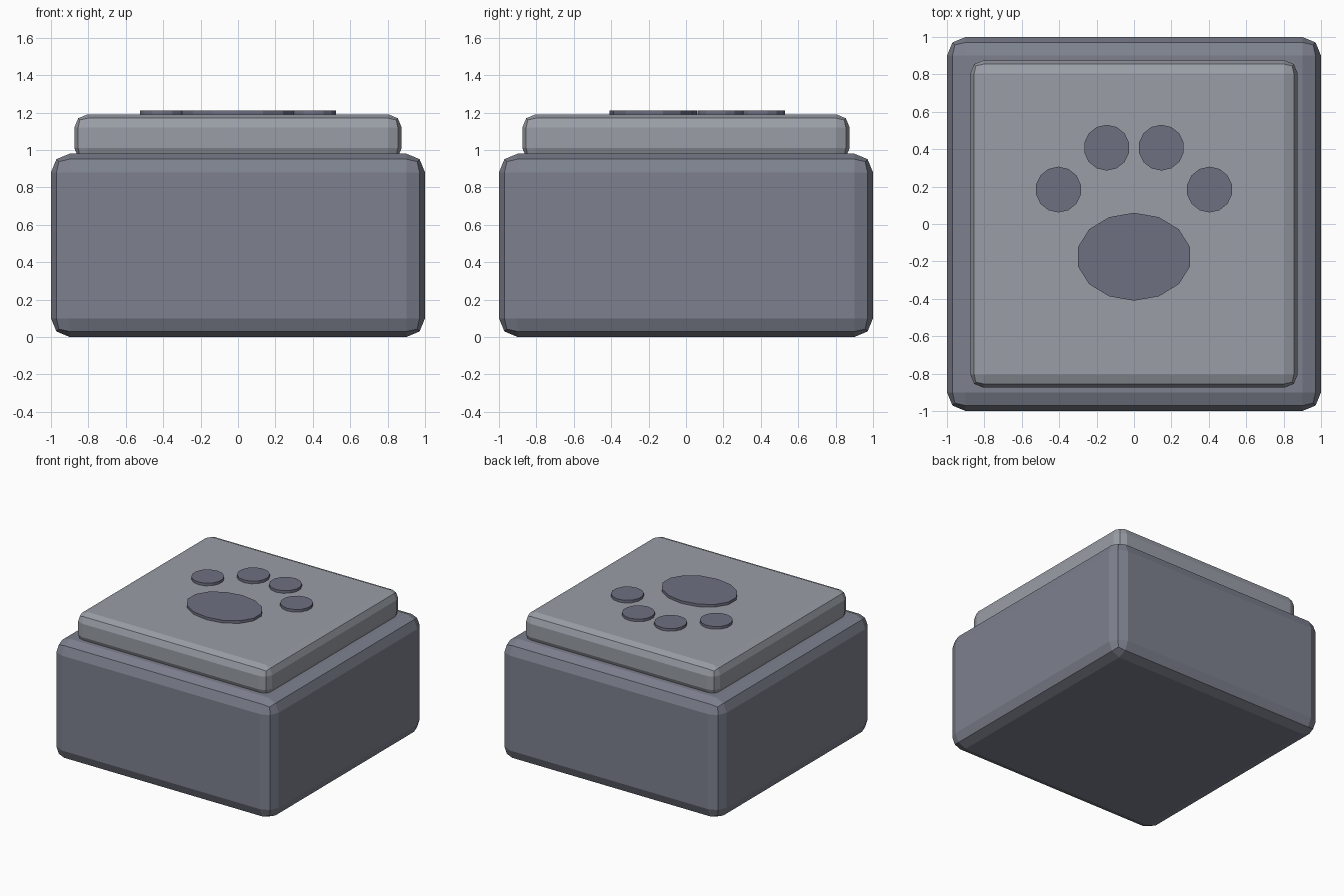
import bpy

if "Cube" in bpy.data.objects:
    bpy.data.objects.remove(bpy.data.objects["Cube"])


def material(name, rgb):
    m = bpy.data.materials.new(name)
    m.diffuse_color = (*rgb, 1)
    m.use_nodes = True
    m.node_tree.nodes["Principled BSDF"].inputs["Base Color"].default_value = m.diffuse_color
    return m


body_mat = material("dark_grey", (0.205, 0.22, 0.27))
cap_mat = material("light_grey", (0.32, 0.34, 0.38))
pad_mat = material("pad_grey", (0.155, 0.163, 0.22))


def rounded_block(name, width, z0, z1, bevel, mat):
    bpy.ops.mesh.primitive_cube_add(size=1, location=(0, 0, (z0 + z1) / 2))
    ob = bpy.context.object
    ob.name = name
    ob.scale = (width, width, z1 - z0)
    bpy.ops.object.transform_apply(location=False, rotation=False, scale=True)
    mod = ob.modifiers.new("Bevel", 'BEVEL')
    mod.width = bevel
    mod.segments = 2
    ob.data.materials.append(mat)


def pad(name, x, y, rx, ry):
    bpy.ops.mesh.primitive_cylinder_add(vertices=14, radius=1, depth=0.05,
                                        location=(x, y, 1.187))
    ob = bpy.context.object
    ob.name = name
    ob.scale = (rx, ry, 1)
    bpy.ops.object.transform_apply(location=False, rotation=False, scale=True)
    ob.data.materials.append(mat := pad_mat)


# Button base and raised cap
rounded_block("base", 2.0, 0.0, 0.98, 0.1, body_mat)
rounded_block("cap", 1.75, 0.94, 1.19, 0.07, cap_mat)

# Paw print: large pad plus mirrored toes
pad("main_pad", 0, -0.175, 0.307, 0.235)
for side, label in ((-1, "left"), (1, "right")):
    pad(f"inner_toe_{label}", side * 0.146, 0.408, 0.1225, 0.1225)
    pad(f"outer_toe_{label}", side * 0.404, 0.184, 0.1225, 0.1225)
